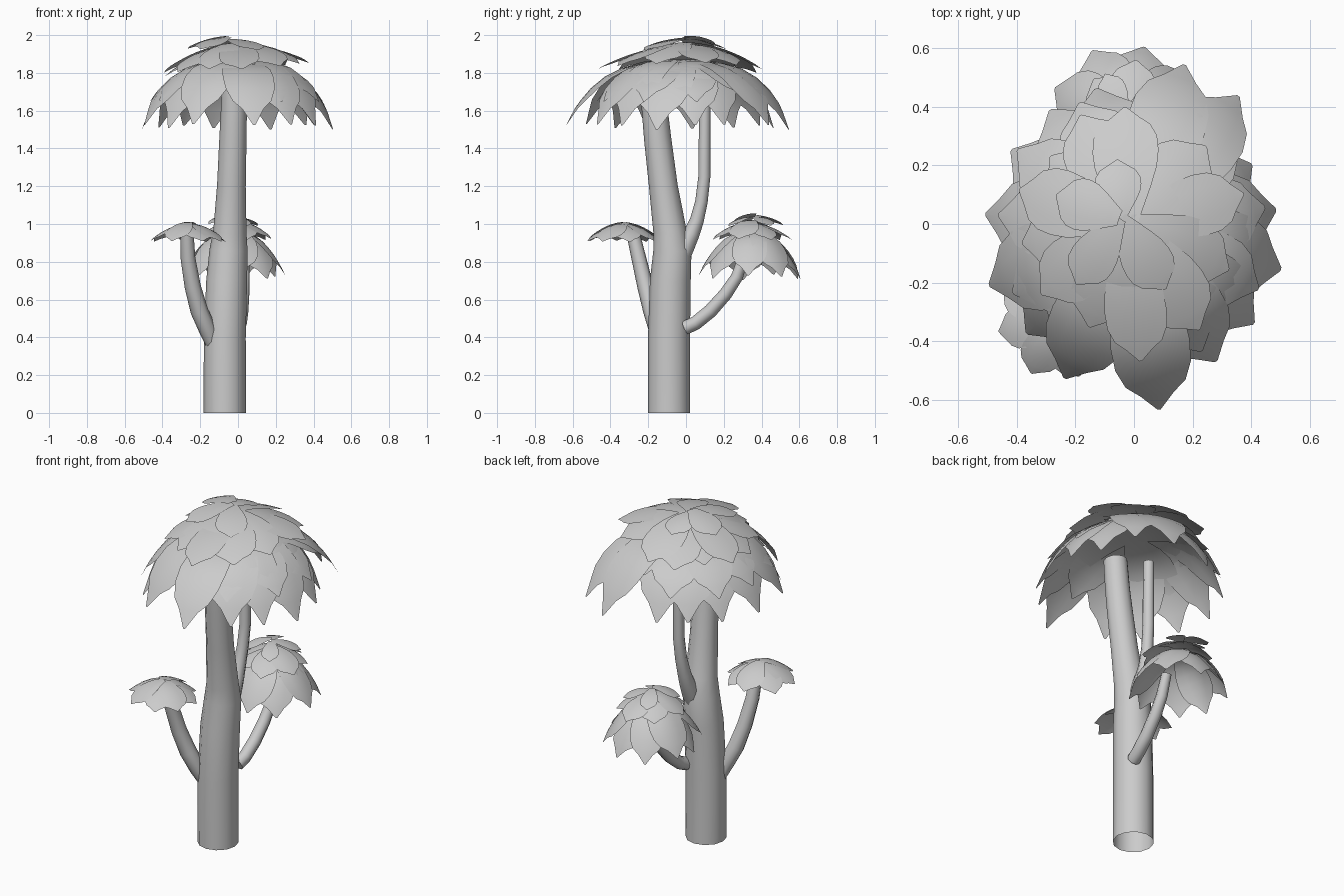
import bpy, bmesh, math, random
from mathutils import Vector, Matrix

random.seed(4)
cube = bpy.data.objects.get("Cube")
if cube:
    bpy.data.objects.remove(cube)

grey = bpy.data.materials.new("plain_grey")
grey.use_nodes = True
grey.diffuse_color = (0.6, 0.6, 0.6, 1)
grey.node_tree.nodes["Principled BSDF"].inputs["Base Color"].default_value = (0.6, 0.6, 0.6, 1)


def finish(name, bm):
    mesh = bpy.data.meshes.new(name)
    bm.to_mesh(mesh)
    bm.free()
    mesh.materials.append(grey)
    obj = bpy.data.objects.new(name, mesh)
    bpy.context.collection.objects.link(obj)
    bpy.ops.object.select_all(action='DESELECT')
    obj.select_set(True)
    bpy.context.view_layer.objects.active = obj
    bpy.ops.object.shade_smooth_by_angle(angle=math.radians(50))
    return obj


def limb(name, path, sides=10, cap_start=True):
    """Tapered tube through (x, y, z, radius) points."""
    bm = bmesh.new()
    pts = [Vector(p[:3]) for p in path]
    rings = []
    for i, (p, row) in enumerate(zip(pts, path)):
        d = pts[min(i + 1, len(pts) - 1)] - pts[max(i - 1, 0)]
        if i == 0 and not cap_start:
            d = Vector((0, 0, 1))
        turn = Vector((0, 0, 1)).rotation_difference(d.normalized())
        ring = []
        for k in range(sides):
            a = math.tau * k / sides
            ring.append(bm.verts.new(p + turn @ Vector((math.cos(a), math.sin(a), 0)) * row[3]))
        rings.append(ring)
    for low, high in zip(rings, rings[1:]):
        for k in range(sides):
            n = (k + 1) % sides
            bm.faces.new((low[k], low[n], high[n], high[k]))
    bm.faces.new(rings[-1])
    if cap_start:
        bm.faces.new(rings[0][::-1])
    return finish(name, bm)


# Leaf outline: (distance from root, half-width), broad shoulder and small pointed tip
OUTLINE = [(0, .3), (.15, .5), (.35, .76), (.52, .94), (.66, 1), (.78, .96),
           (.87, .76), (.92, .42), (1, .04)]


def leaf(bm, matrix, angle, length, half_width, drop, power, lift):
    """One spoon-shaped leaf draped over a dome."""
    out = Vector((math.cos(angle), math.sin(angle), 0))
    side = Vector((-out.y, out.x, 0))
    rows = []
    for t, w in OUTLINE:
        row = []
        for k in range(-2, 3):
            s = k / 2 * w * half_width
            # shoulders sweep back a little so the rim stays rounded
            along = t * length - 0.5 * s * s / length
            r = math.hypot(along, s)
            z = lift * (1 - t * 0.5) - drop * (r / length) ** power
            row.append(bm.verts.new(matrix @ (out * along + side * s + Vector((0, 0, z)))))
        rows.append(row)
    for a, b in zip(rows, rows[1:]):
        for k in range(4):
            bm.faces.new((a[k], b[k], b[k + 1], a[k + 1]))


def tier(name, centre, leaves, half_width, drop, power=2.0, tilt=0.0):
    """A ring of leaves given as (degrees, length); tilt leans it toward -x."""
    bm = bmesh.new()
    matrix = Matrix.Translation(centre) @ Matrix.Rotation(-tilt, 4, 'Y')
    for i, (deg, length) in enumerate(leaves):
        leaf(bm, matrix, math.radians(deg), length, half_width * random.uniform(0.92, 1.08),
             drop * random.uniform(0.95, 1.05), power, 0.008 * (i % 3))
    return finish(name, bm)


def ring(count, length, start=0, vary=0.07):
    return [(start + 360 * i / count + random.uniform(-6, 6),
             length * random.uniform(1 - vary, 1 + vary)) for i in range(count)]


# Trunk and limbs
limb("trunk", [(-.07, -.09, 0, .112), (-.07, -.09, .4, .111), (-.06, -.083, .7, .108),
               (-.05, -.072, .86, .101), (-.043, -.085, .96, .088), (-.035, -.12, 1.2, .076),
               (-.027, -.15, 1.45, .072), (-.022, -.165, 1.6, .069),
               (-.02, -.18, 1.78, .066)], sides=12, cap_start=False)
limb("upper_back_limb", [(-.035, -.04, .8, .05), (-.03, -.005, .88, .05), (-.03, .03, .95, .043),
                         (-.03, .058, 1.02, .037), (-.025, .082, 1.12, .033),
                         (-.02, .097, 1.25, .032), (-.02, .1, 1.65, .03)], 8)
limb("front_limb", [(-.13, -.12, .34, .03), (-.16, -.15, .44, .047), (-.205, -.18, .54, .047),
                    (-.24, -.215, .67, .043), (-.265, -.25, .82, .039),
                    (-.27, -.28, .95, .035)], 8)
limb("lower_back_limb", [(.0, -.005, .45, .037), (.01, .05, .475, .037), (.018, .13, .54, .037),
                         (.025, .21, .63, .035), (.03, .27, .72, .032), (.03, .31, .84, .028)], 8)

# Main crown: broad skirt, filler leaves, upper tier and tuft
skirt = [(-82, .62), (-58, .53), (-38, .52), (-15, .52), (8, .49), (29, .46), (52, .58),
         (73, .59), (105, .5), (125, .5), (147, .5), (174, .51), (201, .53), (224, .51), (245, .56)]
tier("crown_skirt", (0, -.02, 1.855), skirt, .142, .345, 3.6)
tier("crown_filler", (0, -.02, 1.845), ring(11, .47, 10, .04), .13, .2, 3.3)
upper = [(-86, .47), (-57, .43), (-25, .37), (15, .4), (46, .37), (93, .4), (115, .41),
         (140, .36), (163, .4), (190, .38), (218, .39), (248, .38)]
tier("crown_upper_leaves", (-.02, 0, 1.945), upper, .115, .125, 2.0, .08)
tier("crown_tuft", (-.05, .02, 1.98), [(-57, .29), (-123, .27), (160, .23), (92, .2)],
     .083, .06)

# Small front cluster
tier("front_cluster", (-.26, -.33, .995), ring(8, .205, 15), .075, .09)

# Rear cluster in three layers
tier("rear_cluster_skirt", (-.02, .35, .95), ring(9, .265, 72, .08), .1, .235, 2.6)
tier("rear_cluster_upper_leaves", (-.02, .345, 1.005), ring(7, .205, 80), .075, .09)
tier("rear_cluster_tuft", (-.03, .36, 1.04), ring(4, .16, 30), .05, .05)
